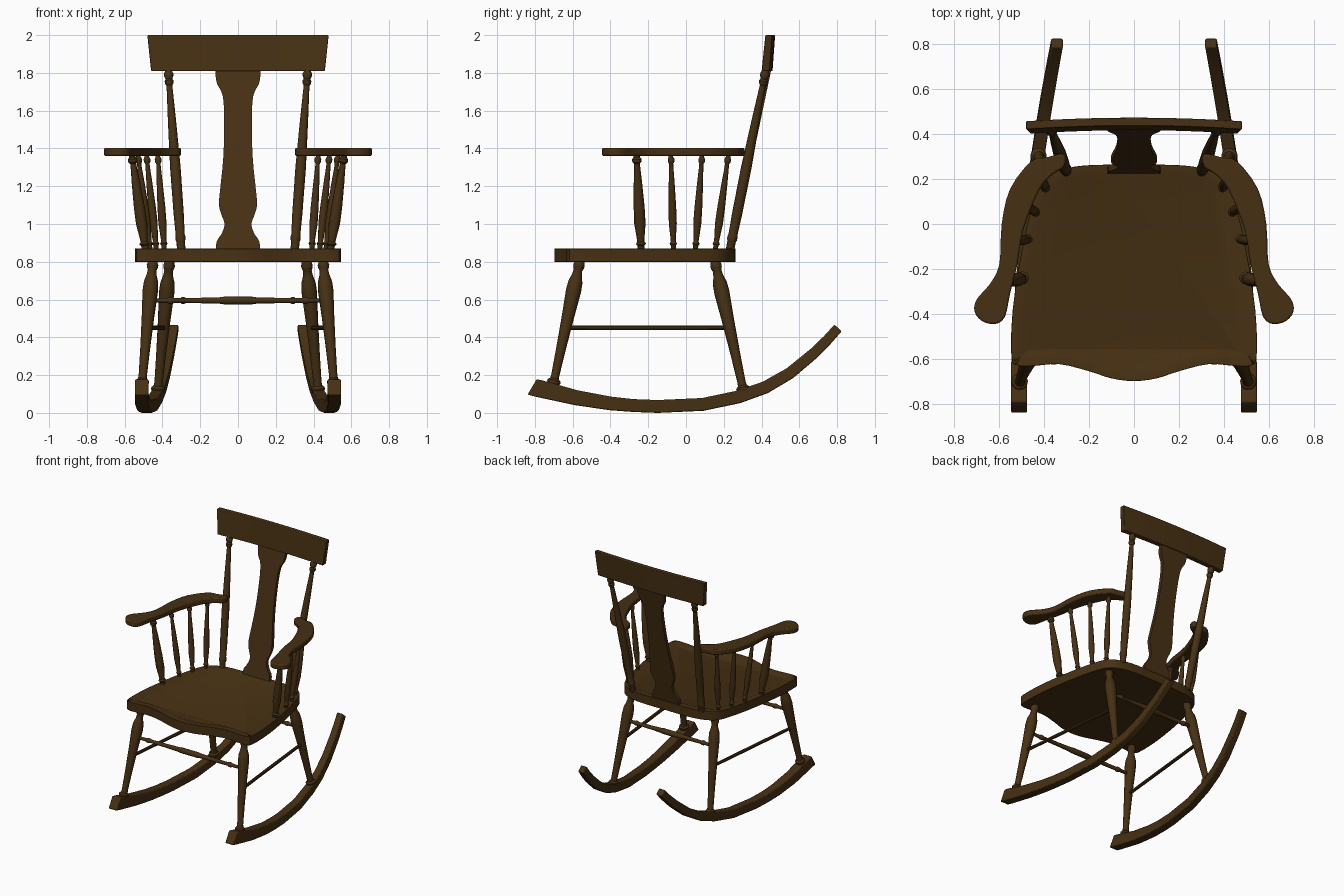
import bpy, bmesh, math
from mathutils import Vector

if "Cube" in bpy.data.objects:
    bpy.data.objects.remove(bpy.data.objects["Cube"])

wood = bpy.data.materials.new("dark brown wood")
wood.diffuse_color = (0.062, 0.030, 0.0065, 1)
wood.use_nodes = True
wood.node_tree.nodes["Principled BSDF"].inputs["Base Color"].default_value = wood.diffuse_color


def loft(name, rings, bevel=0.0, edit=None):
    """Skin a list of equal-length rings and cap both ends."""
    bm = bmesh.new()
    vs = [[bm.verts.new(p) for p in r] for r in rings]
    n = len(rings[0])
    for a, b in zip(vs, vs[1:]):
        for i in range(n):
            j = (i + 1) % n
            bm.faces.new((a[i], a[j], b[j], b[i]))
    bm.faces.new(vs[0][::-1])
    top = bm.faces.new(vs[-1])
    bmesh.ops.recalc_face_normals(bm, faces=bm.faces[:])
    if edit:
        edit(bm, top)
    me = bpy.data.meshes.new(name)
    bm.to_mesh(me)
    bm.free()
    me.materials.append(wood)
    ob = bpy.data.objects.new(name, me)
    bpy.context.collection.objects.link(ob)
    bpy.ops.object.select_all(action='DESELECT')
    ob.select_set(True)
    bpy.context.view_layer.objects.active = ob
    bpy.ops.object.shade_smooth_by_angle(angle=math.radians(35))
    if bevel:
        m = ob.modifiers.new("soft edge", 'BEVEL')
        m.width, m.segments, m.limit_method = bevel, 2, 'ANGLE'
        m.angle_limit = math.radians(50)
    return ob


def turned(name, p0, p1, profile, scale=1.0, sides=14):
    """Lathe a (position 0-1, radius) profile along the line p0-p1."""
    p0, p1 = Vector(p0), Vector(p1)
    q = (p1 - p0).to_track_quat('Z', 'Y')
    rings = []
    for t, r in profile:
        c = p0.lerp(p1, t)
        rings.append([c + q @ Vector((r * scale * math.cos(a), r * scale * math.sin(a), 0))
                      for a in (2 * math.pi * i / sides for i in range(sides))])
    return loft(name, rings)


def smooth(pts, steps=4, closed=True):
    """Catmull-Rom curve through the points."""
    pts = [Vector(p) for p in pts]
    n, out = len(pts), []
    get = (lambda i: pts[i % n]) if closed else (lambda i: pts[max(0, min(n - 1, i))])
    for i in range(n if closed else n - 1):
        a, b, c, d = get(i - 1), get(i), get(i + 1), get(i + 2)
        for k in range(steps):
            t = k / steps
            out.append(0.5 * (2 * b + (c - a) * t + (2 * a - 5 * b + 4 * c - d) * t * t
                              + (3 * b - a - 3 * c + d) * t ** 3))
    if not closed:
        out.append(pts[-1])
    return out


# Seat: mirrored outline with a shallow dished top
half = [(0, -0.697), (0.1, -0.685), (0.2, -0.653), (0.33, -0.622), (0.45, -0.63), (0.515, -0.628),
        (0.544, -0.59), (0.538, -0.38), (0.495, -0.1), (0.44, 0.12), (0.39, 0.205), (0.3, 0.247),
        (0.18, 0.262), (0, 0.262)]
outline = smooth(half + [(-x, y) for x, y in half[-2:0:-1]], 3)


def dish(bm, top):
    bmesh.ops.inset_region(bm, faces=[top], thickness=0.045)
    bmesh.ops.inset_region(bm, faces=[top], thickness=0.022, depth=-0.009)


loft("seat", [[(p.x, p.y, z) for p in outline] for z in (0.80, 0.87)], 0.006, dish)

# Crest rail: tapered, gently bowed board
rings = []
for i in range(13):
    s = i / 6 - 1
    b = 0.016 * (1 - s * s)
    rings.append([(0.46 * s, 0.400 + b, 1.81), (0.46 * s, 0.442 + b, 1.81),
                  (0.48 * s, 0.456 + b, 2.0), (0.48 * s, 0.420 + b, 2.0)])
loft("crest_rail", rings, 0.004)

# Back splat: vase-shaped board
shape = [(0.865, 0.117), (0.91, 0.112), (0.95, 0.086), (1.0, 0.071), (1.05, 0.088), (1.10, 0.101),
         (1.17, 0.096), (1.35, 0.078), (1.55, 0.073), (1.68, 0.081), (1.74, 0.110), (1.79, 0.119),
         (1.83, 0.119)]
rings = []
for z, w in smooth(shape, 3, False):
    y = 0.237 + 0.20 * (z - 0.865) / 0.95
    rings.append([(-w, y - 0.014, z), (w, y - 0.014, z), (w, y + 0.014, z), (-w, y + 0.014, z)])
loft("back_splat", rings)

# Turning profiles
leg = [(0, .027), (.03, .030), (.045, .036), (.06, .036), (.075, .024), (.1, .022), (.3, .026),
       (.55, .033), (.76, .041), (.83, .038), (.88, .027), (.92, .023), (.94, .029), (.96, .031),
       (.98, .026), (1, .026)]
post = [(0, .022), (.05, .023), (.06, .027), (.075, .027), (.085, .024), (.2, .027), (.45, .028),
        (.7, .022), (.88, .016), (.9, .015), (.91, .022), (.925, .024), (.935, .018), (.95, .024),
        (.965, .025), (.98, .018), (1, .018)]
spindle = [(0, .016), (.05, .017), (.07, .025), (.09, .017), (.12, .018), (.28, .027), (.45, .026),
           (.7, .020), (.85, .015), (.9, .014), (.92, .022), (.95, .022), (.97, .015), (1, .015)]
rail = [(0, .011), (.1, .013), (.11, .018), (.13, .018), (.14, .013), (.3, .015), (.41, .018),
        (.42, .021), (.58, .021), (.59, .018), (.7, .015), (.86, .013), (.87, .018), (.89, .018),
        (.9, .013), (1, .011)]

# Rocker centre line (y, z, half thickness), and arm outline (x, y)
rocker = [(-.815, .137, .047), (-.775, .128, .046), (-.58, .08, .040), (-.40, .05, .036),
          (-.28, .039, .034), (-.15, .034, .034), (.09, .045, .034), (.28, .085, .034),
          (.42, .135, .033), (.55, .21, .031), (.68, .318, .029), (.75, .388, .027), (.805, .45, .026)]
arm = [(.31, .31), (.39, .295), (.46, .275), (.55, .155), (.587, 0), (.597, -.178), (.64, -.267),
       (.697, -.333), (.708, -.387), (.675, -.43), (.618, -.444), (.573, -.413), (.55, -.31),
       (.517, -.178), (.49, -.022), (.418, .155), (.36, .22), (.31, .255)]
sticks = [((.49, -.237), (.562, -.262), 1.12), ((.465, -.066), (.53, -.08), .8),
          ((.432, .05), (.485, .085), .8), ((.39, .155), (.425, .225), .8)]

for side, s in (("right", 1), ("left", -1)):
    # Rocker: splayed in plan toward the front
    rings = []
    for i, (y, z, h) in enumerate(rocker):
        a, b = rocker[max(i - 1, 0)], rocker[min(i + 1, len(rocker) - 1)]
        t = Vector((b[0] - a[0], b[1] - a[1])).normalized()
        x = .51 - .17 * (max(0, y + .6) / 1.41) ** 1.6
        w = .036 - .010 * (y + .83) / 1.66
        if i == 0:
            t = Vector((.85, -.5)).normalized()
        ny, nz = -t.y * h, t.x * h
        rings.append([(s * (x + w), y + ny, z + nz), (s * (x - w), y + ny, z + nz),
                      (s * (x - w), y - ny, z - nz), (s * (x + w), y - ny, z - nz)])
    loft(side + "_rocker", rings, 0.006)
    # Legs
    turned(side + "_front_leg", (s * .51, -.707, .13), (s * .45, -.56, .81), leg)
    turned(side + "_rear_leg", (s * .427, .31, .09), (s * .362, .152, .81), leg)
    # Side stretcher
    turned(side + "_side_stretcher", (s * .482, -.635, .45), (s * .394, .23, .45),
           [(0, .012), (.5, .013), (1, .012)], sides=10)
    # Back post
    turned(side + "_back_post", (s * .30, .232, .86), (s * .37, .425, 1.83), post)
    # Arm and its spindles
    plan = smooth([(s * x, y) for x, y in arm], 3)
    loft(side + "_arm", [[(p.x, p.y, z) for p in plan] for z in (1.36, 1.403)], 0.008)
    for k, (b, t, sc) in enumerate(sticks):
        turned(f"{side}_arm_spindle_{k + 1}", (s * b[0], b[1], .86), (s * t[0], t[1], 1.37), spindle, sc)

# Cross stretchers
turned("front_stretcher", (-.468, -.606, .595), (.468, -.606, .595), rail)
turned("rear_stretcher", (-.382, .2, .595), (.382, .2, .595), rail)
